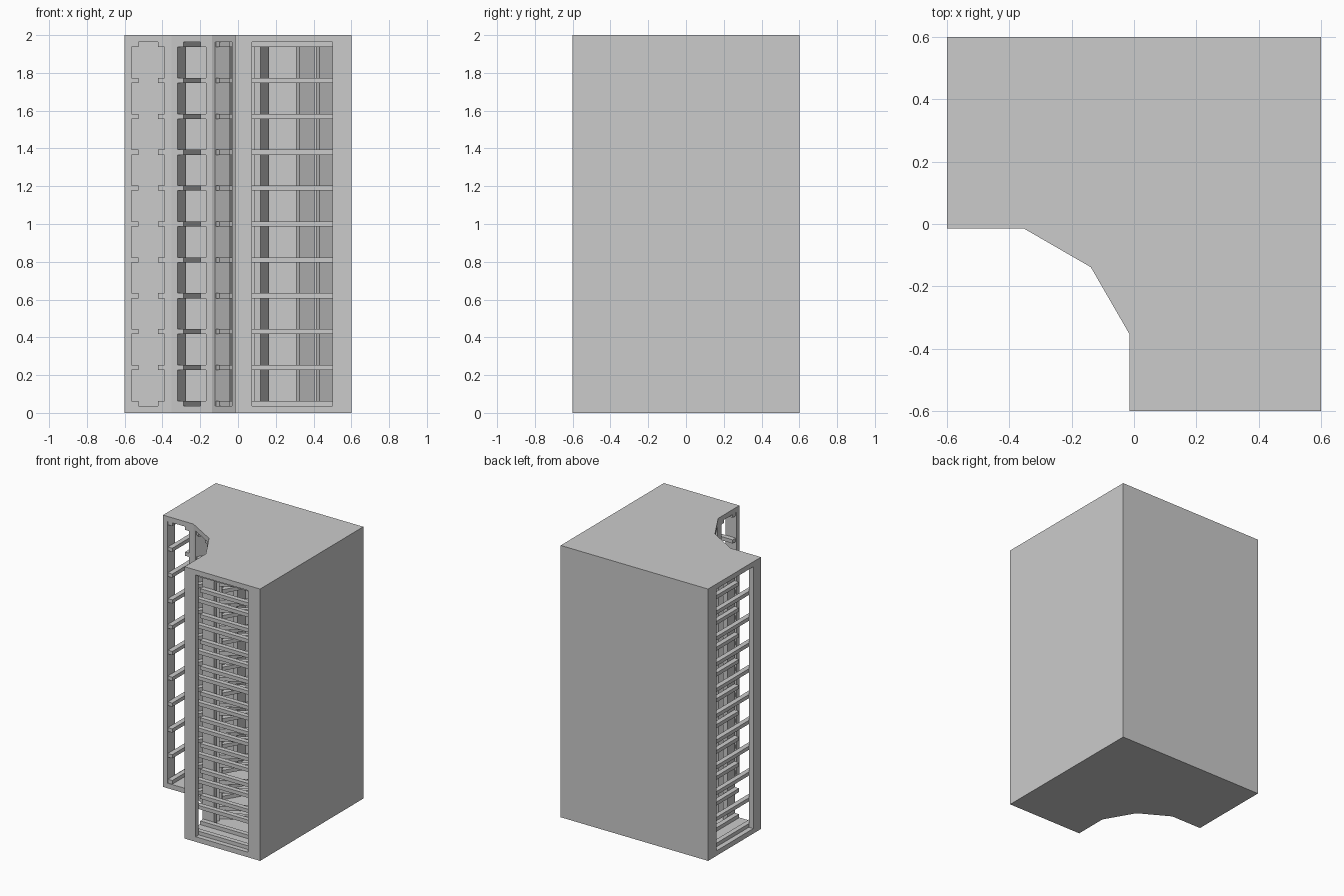
import bpy, bmesh
from math import radians
from mathutils import Matrix, Vector

if "Cube" in bpy.data.objects:
    bpy.data.objects.remove(bpy.data.objects["Cube"])

H, T = 2.0, 0.037              # height, slab thickness
S = 0.585                      # reach of the concave front along x and y
W = S / (1 + 3 ** 0.5 / 2 + 0.5)   # width of each rack bay
STILE, RAIL_W, RAIL_H = 0.036, 0.036, 0.027
ANGLES = [0, 30, 60, 90]


def finish(name, bm, matrix=Matrix()):
    bmesh.ops.recalc_face_normals(bm, faces=bm.faces)
    mesh = bpy.data.meshes.new(name)
    bm.to_mesh(mesh)
    bm.free()
    ob = bpy.data.objects.new(name, mesh)
    ob.matrix_world = matrix
    bpy.context.collection.objects.link(ob)
    return ob


def add_box(bm, lo, hi):
    lo, hi = Vector(lo), Vector(hi)
    size = hi - lo
    m = Matrix.Translation((lo + hi) / 2) @ Matrix.Diagonal((*size, 1))
    bmesh.ops.create_cube(bm, size=1, matrix=m)


# Bay corners: four equal bays, each turned 30 degrees from the last
corners = [Vector((-0.6, -0.6 + S, 0))]
for a in ANGLES:
    step = Matrix.Rotation(-radians(a), 3, 'Z') @ Vector((W, 0, 0))
    corners.append(corners[-1] + step)


# Floor and top follow the concave footprint
def slab(name, z):
    bm = bmesh.new()
    pts = corners + [Vector((0.6, -0.6, 0)), Vector((0.6, 0.6, 0)), Vector((-0.6, 0.6, 0))]
    face = bm.faces.new([bm.verts.new((p.x, p.y, z)) for p in pts])
    ext = bmesh.ops.extrude_face_region(bm, geom=[face])
    verts = [g for g in ext['geom'] if isinstance(g, bmesh.types.BMVert)]
    bmesh.ops.translate(bm, verts=verts, vec=(0, 0, T))
    finish(name, bm)


slab("floor", 0)
slab("top", H - T)

# Solid outer walls
for name, lo, hi in (("back_wall", (-0.6, 0.592, T), (0.6, 0.6, H - T)),
                     ("right_wall", (0.592, -0.6, T), (0.6, 0.592, H - T))):
    bm = bmesh.new()
    add_box(bm, lo, hi)
    finish(name, bm)

# Bays: front and back stiles, with paired runners going front to back
for i, a in enumerate(ANGLES):
    m = Matrix.Translation(corners[i]) @ Matrix.Rotation(-radians(a), 4, 'Z')
    bm = bmesh.new()
    for x in (0, W - STILE):
        for y0, y1 in ((0, 0.09), (0.515, 0.607)):
            add_box(bm, (x, y0, T), (x + STILE, y1, H - T))
    finish(f"bay_stiles_{i + 1}", bm, m)

    bm = bmesh.new()
    for k in range(11):
        z = T + k * (H - 2 * T - RAIL_H) / 10
        for x in (STILE, W - STILE - RAIL_W):
            add_box(bm, (x, 0.005, z), (x + RAIL_W, 0.6, z + RAIL_H))
    finish(f"bay_runners_{i + 1}", bm, m)
